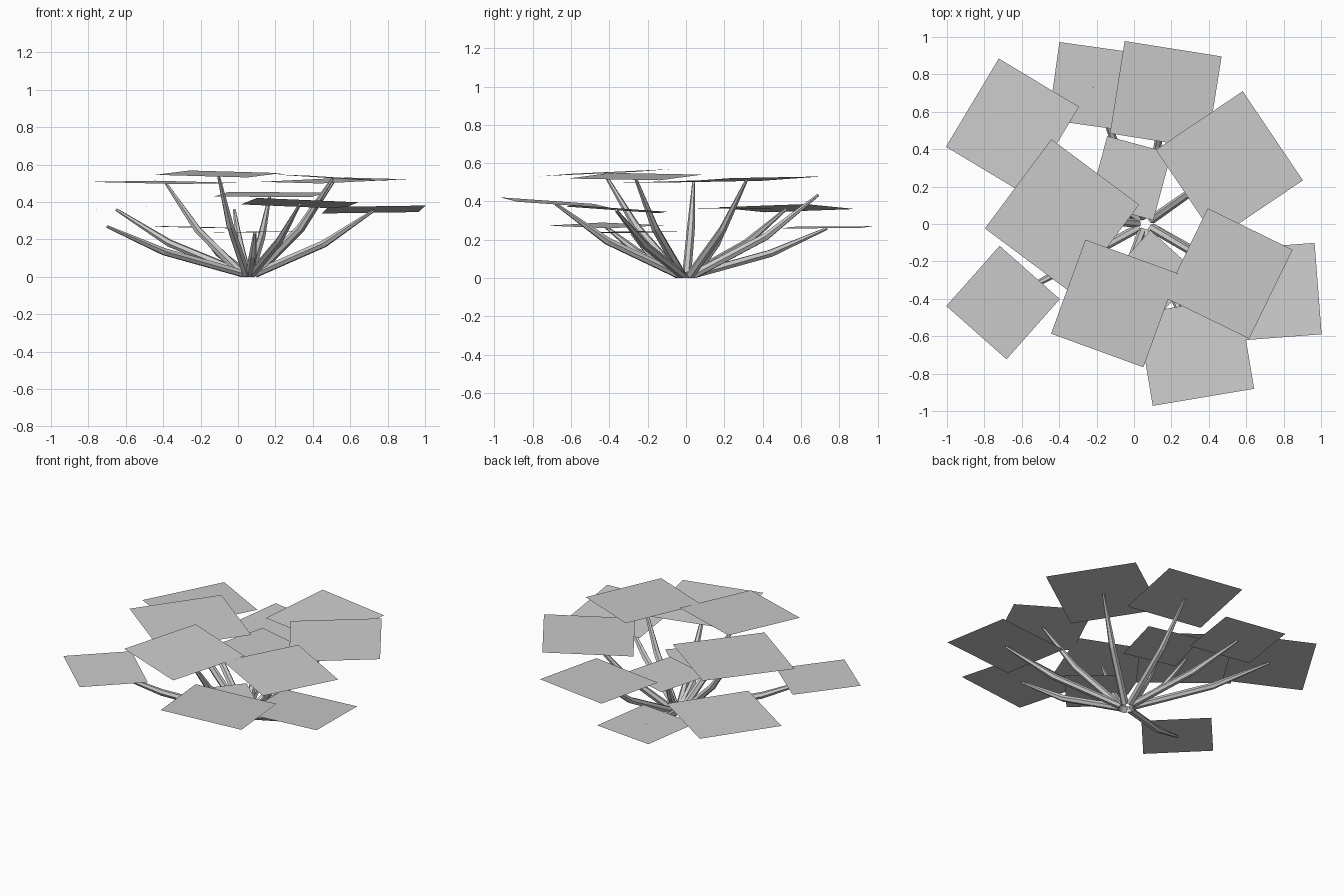
import bpy, bmesh
from math import sin, cos, radians
from mathutils import Vector

if "Cube" in bpy.data.objects:
    bpy.data.objects.remove(bpy.data.objects["Cube"])

# Leaf cards: centre x, y, z, turn in degrees, width, length, slope in x, slope in y
LEAVES = [
    (-.65, .52, .365, -31, .50, .55, .06, 0),
    (-.215, .735, .265, -8, .43, .42, -.02, .01),
    (.17, .69, .44, -9, .525, .50, 0, .05),
    (-.385, .04, .505, -36.7, .585, .595, -.01, .02),
    (.51, .315, .515, -56, .575, .56, .025, .035),
    (-.02, .245, .365, -15, .355, .37, .01, 0),
    (-.70, -.42, .275, -41.5, .43, .43, -.05, 0),
    (-.105, -.425, .55, -20, .525, .535, -.01, .05),
    (.505, -.265, .53, -26, .505, .53, -.06, .01),
    (.725, -.365, .36, 4.4, .52, .49, .02, -.07),
    (.33, -.68, .393, 9.5, .55, .50, -.03, -.075),
    (.09, -.285, .24, -42, .34, .37, .02, .01),
]
BASE = Vector((.06, 0, .015))
SIDES = 6


def finish(bm, name):
    mesh = bpy.data.meshes.new(name)
    bm.to_mesh(mesh)
    bm.free()
    ob = bpy.data.objects.new(name, mesh)
    bpy.context.collection.objects.link(ob)
    return ob


def leaf(name, cx, cy, cz, turn, w, l, gx, gy):
    # Flat four-sided card, tilted by its slopes
    a = radians(turn)
    bm = bmesh.new()
    corners = []
    for sx, sy in ((-1, -1), (1, -1), (1, 1), (-1, 1)):
        u, v = sx * w / 2, sy * l / 2
        dx, dy = u * cos(a) - v * sin(a), u * sin(a) + v * cos(a)
        corners.append(bm.verts.new((cx + dx, cy + dy, cz + gx * dx + gy * dy)))
    bm.faces.new(corners)
    finish(bm, name)


def stem(name, tip):
    # Tapered tube bent once on its way to the leaf
    out = Vector((tip.x - BASE.x, tip.y - BASE.y, 0))
    start = BASE + out.normalized() * .04
    bend = start.lerp(tip, .58)
    bend.z = tip.z * .5
    points = [start, bend, tip]
    dirs = [bend - start, tip - start, tip - bend]
    bm = bmesh.new()
    rings = []
    for p, d, r in zip(points, dirs, (.024, .021, .008)):
        d.normalize()
        side = d.cross(Vector((0, 0, 1))).normalized()
        up = side.cross(d)
        rings.append([bm.verts.new(p + r * (side * cos(t) + up * sin(t)))
                      for t in (radians(360 * i / SIDES) for i in range(SIDES))])
    for lo, hi in zip(rings, rings[1:]):
        for i in range(SIDES):
            j = (i + 1) % SIDES
            bm.faces.new((lo[i], lo[j], hi[j], hi[i]))
    bm.faces.new(rings[0][::-1])
    bm.faces.new(rings[-1])
    for v in bm.verts:
        v.co.z = max(v.co.z, 0)
    bmesh.ops.recalc_face_normals(bm, faces=bm.faces)
    finish(bm, name)


for n, data in enumerate(LEAVES, 1):
    leaf(f"leaf_{n}", *data)
    stem(f"stem_{n}", Vector(data[:3]) - Vector((0, 0, .006)))
